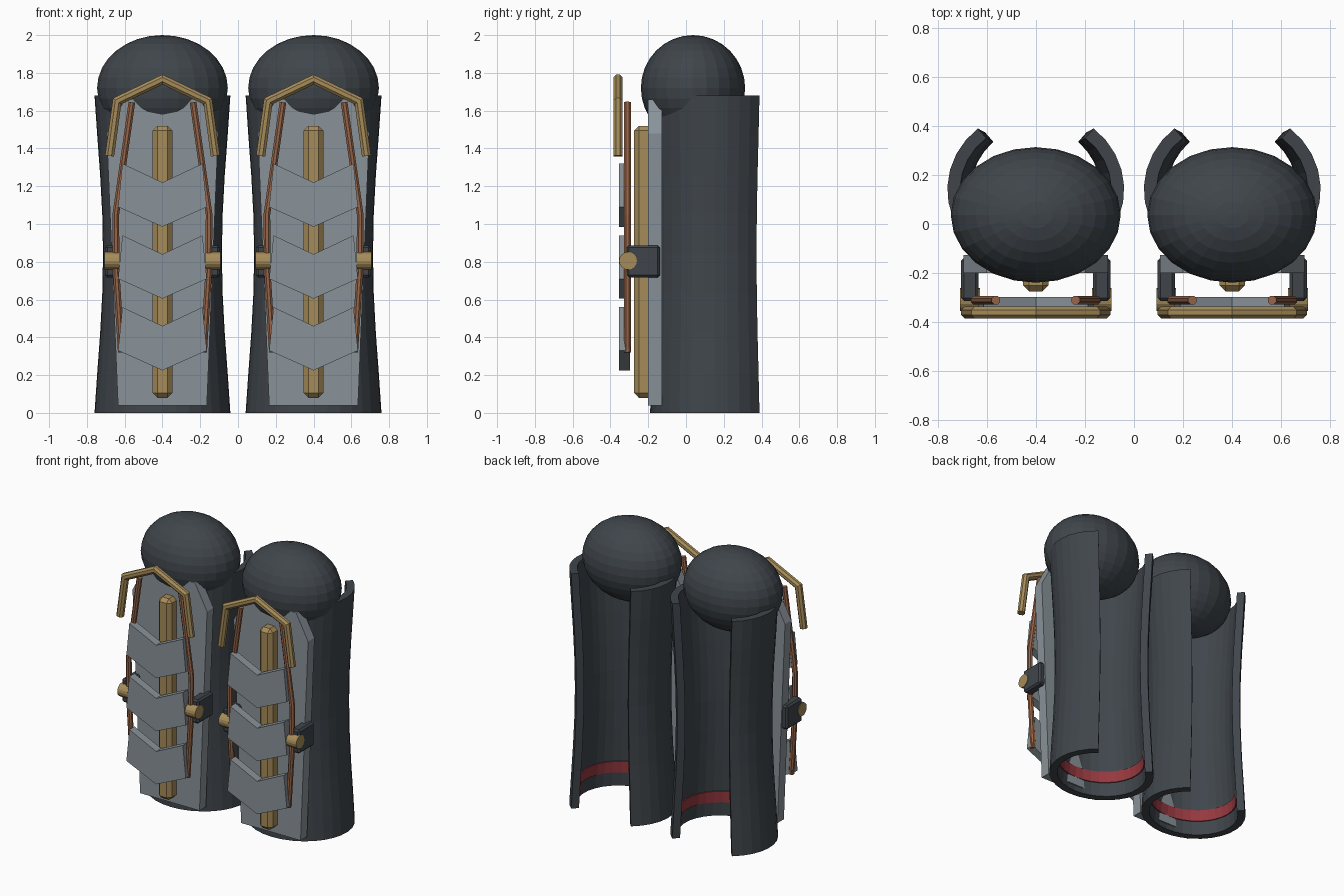
import bpy, bmesh, math
from mathutils import Vector, Matrix

if "Cube" in bpy.data.objects:
    bpy.data.objects.remove(bpy.data.objects["Cube"])


def material(name, rgb):
    m = bpy.data.materials.new(name)
    m.diffuse_color = (*rgb, 1)
    m.use_nodes = True
    m.node_tree.nodes["Principled BSDF"].inputs["Base Color"].default_value = m.diffuse_color
    return m


DARK = material("dark steel", (0.05, 0.06, 0.07))
GREY = material("grey steel", (0.25, 0.29, 0.32))
GOLD = material("brass", (0.38, 0.26, 0.10))
COPPER = material("copper", (0.31, 0.13, 0.065))
RED = material("red lining", (0.30, 0.04, 0.05))


def finish(bm, name, mat, cx):
    bmesh.ops.recalc_face_normals(bm, faces=bm.faces)
    me = bpy.data.meshes.new(name)
    bm.to_mesh(me)
    bm.free()
    me.materials.append(mat)
    ob = bpy.data.objects.new(name, me)
    ob.location.x = cx
    bpy.context.collection.objects.link(ob)
    return ob


def box(name, mat, cx, lo, hi, bevel):
    bm = bmesh.new()
    lo, hi = Vector(lo), Vector(hi)
    bmesh.ops.create_cube(bm, size=1, matrix=Matrix.Translation((lo + hi) / 2) @ Matrix.Diagonal((*(hi - lo), 1)))
    ob = finish(bm, name, mat, cx)
    mod = ob.modifiers.new("bevel", "BEVEL")
    mod.width, mod.segments = bevel, 1
    return ob


def slab(name, mat, cx, half_outline, y0, y1):
    """Mirror a half outline of (x, z) points and extrude it along y."""
    pts = half_outline + [(-x, z) for x, z in reversed(half_outline) if x > 0]
    bm = bmesh.new()
    rings = [[bm.verts.new((x, y, z)) for x, z in pts] for y in (y0, y1)]
    for r in rings:
        bm.faces.new(r)
    n = len(pts)
    for i in range(n):
        j = (i + 1) % n
        bm.faces.new((rings[0][i], rings[0][j], rings[1][j], rings[1][i]))
    return finish(bm, name, mat, cx)


def tube(name, mat, cx, path, y, r):
    """Eight-sided mitred tube along (x, z) points in a plane of constant y."""
    bm = bmesh.new()
    pts = [Vector((x, y, z)) for x, z in path]
    rings = []
    for i, p in enumerate(pts):
        a = (p - pts[i - 1]).normalized() if i else (pts[1] - p).normalized()
        b = (pts[i + 1] - p).normalized() if i < len(pts) - 1 else a
        t = (a + b).normalized()
        side = Vector((t.z, 0, -t.x)) / max(t.dot(a), 0.3)
        angles = [math.tau * (k + 0.5) / 8 for k in range(8)]
        rings.append([bm.verts.new(p + r * (side * math.cos(q) + Vector((0, math.sin(q), 0)))) for q in angles])
    for A, B in zip(rings, rings[1:]):
        for k in range(8):
            j = (k + 1) % 8
            bm.faces.new((A[k], A[j], B[j], B[k]))
    bm.faces.new(rings[0])
    bm.faces.new(rings[-1])
    return finish(bm, name, mat, cx)


def waist(z):
    """Scale of the shell at height z, narrowest near the middle."""
    return 1 - 0.125 * math.sin(math.pi * z / 1.68) ** 1.2


def open_shell(name, mat, cx, levels, inset, thick, gap, n=24):
    """C-shaped wall, open at the back, following the waisted profile."""
    bm = bmesh.new()
    a0, a1 = math.radians(90 + gap), math.radians(450 - gap)
    rows = []
    for z in levels:
        s = waist(z)
        for off in (inset, inset + thick):
            rx, ry = 0.36 * s - off, 0.33 * (0.5 + 0.5 * s) - off
            rows.append([bm.verts.new((rx * math.cos(a0 + (a1 - a0) * i / n),
                                       0.14 + ry * math.sin(a0 + (a1 - a0) * i / n), z)) for i in range(n + 1)])
    outer, inner = rows[0::2], rows[1::2]
    loop = outer + inner[::-1]
    m = len(loop)
    for j in range(m):
        A, B = loop[j], loop[(j + 1) % m]
        for i in range(n):
            bm.faces.new((A[i], A[i + 1], B[i + 1], B[i]))
    # end walls of the opening
    for e in (0, n):
        for j in range(len(levels) - 1):
            bm.faces.new((outer[j][e], outer[j + 1][e], inner[j + 1][e], inner[j][e]))
    return finish(bm, name, mat, cx)


def greave(cx, tag):
    # curved shin shell and the red lining band inside it
    open_shell("shin_shell_" + tag, DARK, cx, [1.68 * i / 8 for i in range(9)], 0, 0.052, 41)
    open_shell("lining_band_" + tag, RED, cx, [0.10, 0.18], 0.042, 0.018, 43)

    # knee dome
    bm = bmesh.new()
    bmesh.ops.create_uvsphere(bm, u_segments=24, v_segments=16, radius=1,
                              matrix=Matrix.Translation((0, 0.037, 1.72)) @ Matrix.Diagonal((0.346, 0.276, 0.28, 1)))
    finish(bm, "knee_dome_" + tag, DARK, cx)

    # front plate with its central ridge
    slab("front_plate_" + tag, GREY, cx, [(0.235, 0.04), (0.295, 1.48), (0.2, 1.66)], -0.2, -0.127)
    box("ridge_bar_" + tag, GOLD, cx, (-0.052, -0.275, 0.08), (0.052, -0.175, 1.52), 0.025)

    # three chevron plates
    for k in range(3):
        z = 1.22 - 0.38 * k
        slab(f"chevron_{k + 1}_{tag}", GREY, cx,
             [(0, z - 0.235), (0.235, z - 0.13), (0.212, z + 0.1), (0, z)], -0.355, -0.297)

    # arched trim below the knee
    tube("arch_trim_" + tag, GOLD, cx,
         [(-0.28, 1.36), (-0.24, 1.65), (0, 1.765), (0.24, 1.65), (0.28, 1.36)], -0.36, 0.026)

    # side rods, hinge blocks and pins
    for s, side in ((-1, "left"), (1, "right")):
        tube(f"side_rod_{side}_{tag}", COPPER, cx,
             [(s * 0.162, 1.645), (s * 0.247, 1.05), (s * 0.245, 0.75), (s * 0.218, 0.32)], -0.31, 0.019)
        xs = sorted((s * 0.234, s * 0.304))
        box(f"hinge_block_{side}_{tag}", DARK, cx, (xs[0], -0.313, 0.717), (xs[1], -0.138, 0.887), 0.012)
        bm = bmesh.new()
        bmesh.ops.create_cone(bm, cap_ends=True, segments=16, radius1=0.047, radius2=0.047, depth=0.08,
                              matrix=Matrix.Translation((s * 0.268, -0.307, 0.805)) @ Matrix.Rotation(math.pi / 2, 4, "Y"))
        finish(bm, f"hinge_pin_{side}_{tag}", GOLD, cx)


greave(-0.4, "a")
greave(0.4, "b")
